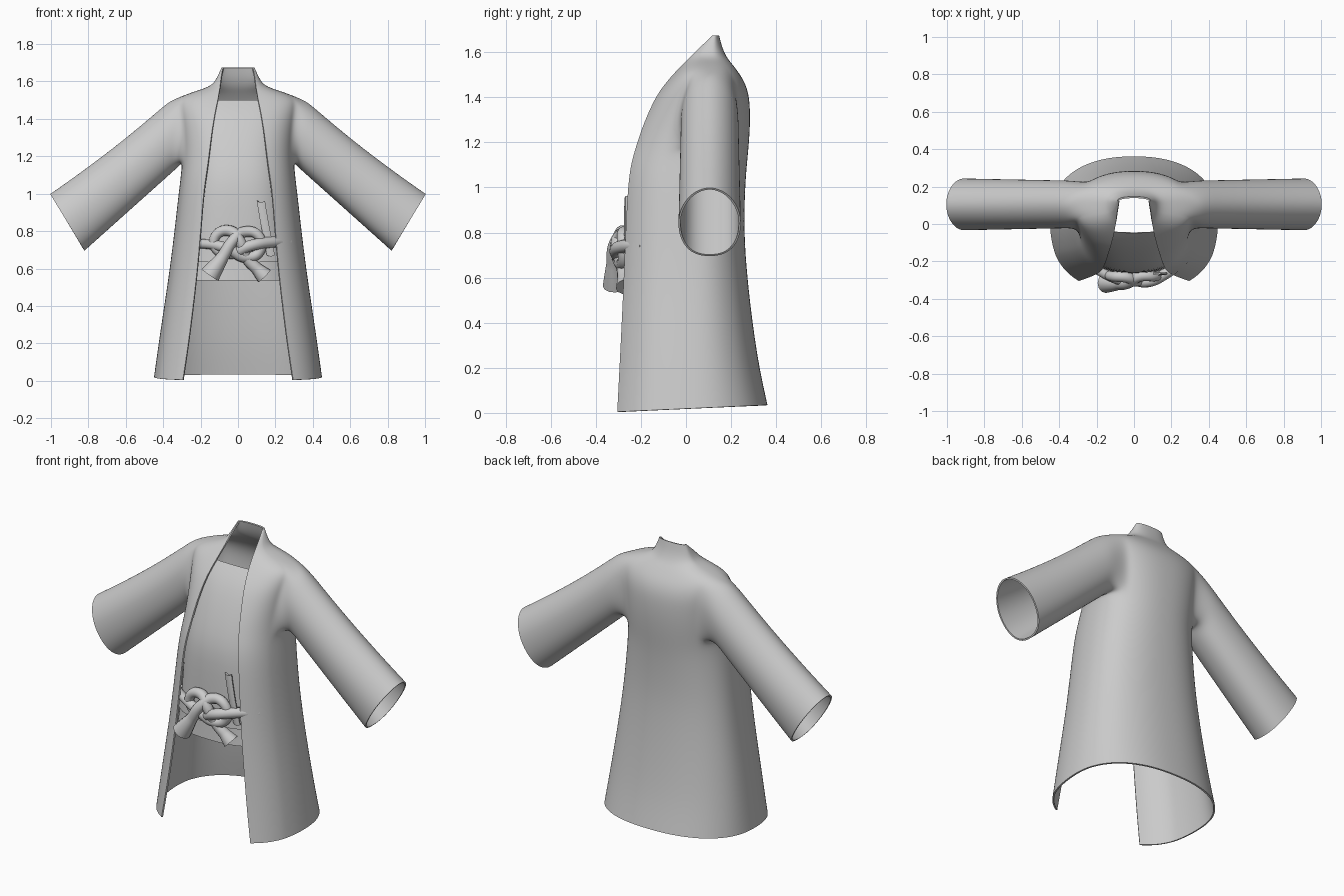
import bpy, bmesh
from math import sin, cos, pi, atan2, radians
from mathutils import Vector

if "Cube" in bpy.data.objects:
    bpy.data.objects.remove(bpy.data.objects["Cube"])

# Coat cross-sections: z, half width, lapel-edge y, back y, lapel-edge x, centre y
ROWS = [
    (0.00, .450, -.305, .362, .295, .03), (0.20, .425, -.295, .325, .265, .03),
    (0.40, .395, -.285, .295, .240, .03), (0.60, .365, -.276, .272, .217, .03),
    (0.80, .340, -.268, .257, .200, .03), (1.00, .318, -.258, .262, .185, .03),
    (1.10, .305, -.245, .270, .170, .04), (1.17, .300, -.225, .277, .160, .06),
    (1.25, .300, -.200, .283, .150, .08), (1.33, .305, -.168, .285, .140, .09),
    (1.41, .315, -.130, .280, .127, .10), (1.47, .325, -.085, .260, .115, .105),
    (1.515, .318, -.045, .230, .105, .11), (1.55, .225, -.010, .203, .100, .11),
    (1.575, .140, .015, .182, .095, .11), (1.62, .112, .060, .160, .092, .115),
    (1.675, .088, .118, .147, .080, .125)]
NF, NB = 2.6, 2.3


def section(z):
    """Interpolate ROWS at z."""
    for r0, r1 in zip(ROWS, ROWS[1:]):
        if z <= r1[0]:
            f = (z - r0[0]) / (r1[0] - r0[0])
            return [p + (q - p) * f for p, q in zip(r0, r1)]
    return ROWS[-1]


def ring_radius(t, n):
    return (abs(cos(t)) ** n + abs(sin(t)) ** n) ** (-1 / n)


def shape(row):
    """Front depth and opening angle of a section."""
    z, a, ye, yb, xo, yc = row
    s = (1 - (xo / a) ** NF) ** (1 / NF)
    return (yc - ye) / s, -atan2(s, xo / a)


def point(row, t, inset=0.0):
    z, a, ye, yb, xo, yc = row
    bf = shape(row)[0]
    r = ring_radius(t, NF if t < 0 else NB)
    b = (bf if t < 0 else yb - yc) - inset
    x = 0 if abs(abs(t) - pi / 2) < 1e-6 else (a - inset) * r * cos(t)
    return Vector((x, yc + b * r * sin(t), z))


def lerp_list(a, b, n):
    return [a + (b - a) * i / n for i in range(n)]


def skin(bm, grid, skip=lambda i, j: False):
    for i in range(len(grid) - 1):
        for j in range(len(grid[0]) - 1):
            if not skip(i, j):
                bm.faces.new((grid[i][j], grid[i][j + 1], grid[i + 1][j + 1], grid[i + 1][j]))


def finish(name, bm, thick, mirror=True, levels=2):
    bmesh.ops.recalc_face_normals(bm, faces=bm.faces)
    bm.faces.ensure_lookup_table()
    f = bm.faces[0]
    c = f.calc_center_median()
    if f.normal.dot(Vector((c.x, c.y, 0))) < 0:
        bmesh.ops.reverse_faces(bm, faces=bm.faces)
    me = bpy.data.meshes.new(name)
    bm.to_mesh(me)
    bm.free()
    for p in me.polygons:
        p.use_smooth = True
    ob = bpy.data.objects.new(name, me)
    bpy.context.collection.objects.link(ob)
    if mirror:
        ob.modifiers.new("mirror", 'MIRROR')
    sub = ob.modifiers.new("smooth", 'SUBSURF')
    sub.levels = sub.render_levels = levels
    sub.boundary_smooth = 'PRESERVE_CORNERS'
    sol = ob.modifiers.new("cloth", 'SOLIDIFY')
    sol.thickness, sol.offset = thick, -1
    ob.modifiers.new("rim", 'EDGE_SPLIT').split_angle = radians(50)
    return ob


# Coat: half body with an armhole, sleeve grown out of the armhole, mirrored
bm = bmesh.new()
grid = []
for k, row in enumerate(ROWS):
    t0 = shape(row)[1]
    ta = max(-.45, t0 * .6)
    angles = lerp_list(t0, ta, 6) + lerp_list(ta, .7, 6) + lerp_list(.7, pi / 2, 6) + [pi / 2]
    pts = [point(row, t) for t in angles]
    if k == 0:
        for p in pts:
            p.z += .005 + .03 * (p.y + .3) / .66
    grid.append([bm.verts.new(p) for p in pts])
R0, R1, C0, C1 = 7, 12, 6, 12
skin(bm, grid, lambda i, j: R0 <= i < R1 and C0 <= j < C1)

loop = [grid[R1][j] for j in range(C0, C1)] + [grid[i][C1] for i in range(R1, R0, -1)]
loop += [grid[R0][j] for j in range(C1, C0, -1)] + [grid[i][C0] for i in range(R0, R1)]
alphas = lerp_list(135, 45, 6) + lerp_list(45, -45, 5) + lerp_list(-45, -135, 6) + lerp_list(-135, -225, 5)
top0, top1 = Vector((.345, 0, 1.515)), Vector((1.005, 0, 1.0))
bot0, bot1 = Vector((.295, 0, 1.165)), Vector((.82, 0, .695))
prev = loop
for t in (.035, .13, .3, .5, .75, .97, 1):
    sag = Vector((0, 0, -.018 * sin(pi * t)))
    top, bot = top0.lerp(top1, t) + sag, bot0.lerp(bot1, t)
    mid, up = (top + bot) / 2, (top - bot) / 2
    ring = []
    for deg in alphas:
        al = radians(deg)
        r = ring_radius(al, 1.9 if sin(al) > 0 else 2.4)
        w = .128 + .012 * t
        ring.append(bm.verts.new(mid + up * r * sin(al) + Vector((0, .105 + w * r * cos(al), 0))))
    for i in range(len(ring)):
        j = (i + 1) % len(ring)
        bm.faces.new((prev[i], prev[j], ring[j], ring[i]))
    prev = ring
finish("coat", bm, .009)


# Inner front panel and belt band, following the coat section
def front_piece(name, zs, side, offset, thick):
    bm = bmesh.new()
    grid = []
    for z in zs:
        inset = .045 - .03 * max(0, (z - .7) / .8) - offset
        grid.append([bm.verts.new(point(section(z), t, inset))
                     for t in lerp_list(-pi / 2, side, 10) + [side]])
    skin(bm, grid)
    return finish(name, bm, thick, levels=1)


front_piece("inner_panel", [.535, .6, .7, .85, 1.0, 1.1, 1.2, 1.3, 1.4, 1.46, 1.5], -.4, 0, .004)
front_piece("belt_band", [.635, .68, .73], -.4, .008, .006)


# Knotted cord: two interlocking strands with flared tails
def cord(name, pts):
    cu = bpy.data.curves.new(name, 'CURVE')
    cu.dimensions = '3D'
    cu.bevel_depth, cu.bevel_resolution, cu.resolution_u = .03, 4, 8
    cu.use_fill_caps = True
    sp = cu.splines.new('BEZIER')
    sp.bezier_points.add(len(pts) - 1)
    for bp, (x, y, z, r) in zip(sp.bezier_points, pts):
        bp.co, bp.radius = (x, y, z), r
        bp.handle_left_type = bp.handle_right_type = 'AUTO'
    sp.use_smooth = True
    ob = bpy.data.objects.new(name, cu)
    bpy.context.collection.objects.link(ob)


cord("knot_strand_left", [
    (-.27, -.185, .725, .8), (-.16, -.265, .73, .85), (-.05, -.30, .705, 1), (.04, -.285, .66, 1),
    (.115, -.275, .69, .9), (.11, -.28, .775, .9), (.03, -.28, .795, 1), (-.03, -.315, .745, 1),
    (-.08, -.32, .665, 1.1), (-.15, -.315, .565, 1.8)])
cord("knot_strand_right", [
    (.27, -.185, .74, .9), (.17, -.265, .74, 1), (.06, -.31, .72, 1), (-.04, -.28, .68, 1),
    (-.12, -.275, .71, .9), (-.115, -.28, .78, .9), (-.04, -.285, .80, 1), (.01, -.305, .745, 1),
    (.05, -.28, .65, 1), (.10, -.272, .60, 1.1), (.14, -.265, .56, 1.55)])

# Loose ribbon end standing up beside the knot
bm = bmesh.new()
grid = [[bm.verts.new((x + s * .022, y - .008 * (s == 0), z + .012 * abs(s))) for s in (-1, 0, 1)]
        for x, y, z in ((.175, -.262, .66), (.16, -.268, .74), (.14, -.27, .84), (.122, -.268, .95))]
skin(bm, grid)
finish("ribbon_end", bm, .01, mirror=False, levels=1)
